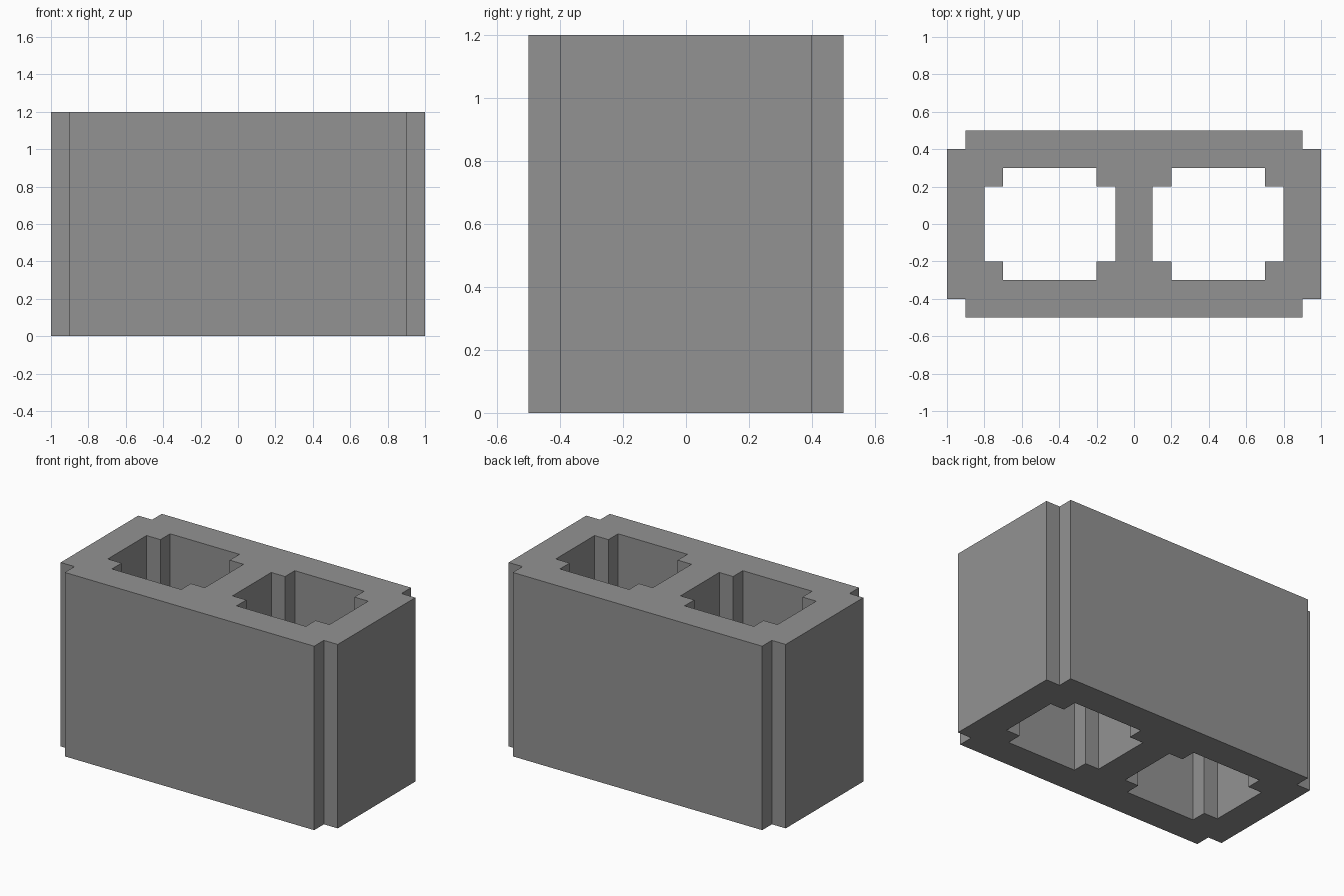
import bpy, bmesh

if "Cube" in bpy.data.objects:
    bpy.data.objects.remove(bpy.data.objects["Cube"])

HEIGHT = 1.2


def notched(cx, hx, hy, n=0.1):
    """Rectangle outline with a square notch cut from each corner."""
    pts = [(hx, hy - n), (hx - n, hy - n), (hx - n, hy)]
    pts += [(-x, y) for x, y in reversed(pts)]
    pts += [(-x, -y) for x, y in pts]
    return [(cx + x, y) for x, y in pts]


# Block outline and the two hollow cores
loops = [notched(0, 1.0, 0.5), notched(-0.45, 0.35, 0.3), notched(0.45, 0.35, 0.3)]

bm = bmesh.new()
for loop in loops:
    vs = [bm.verts.new((x, y, 0)) for x, y in loop]
    for a, b in zip(vs, vs[1:] + vs[:1]):
        bm.edges.new((a, b))

# Fill the profile around the cores and raise it to full height
bmesh.ops.triangle_fill(bm, edges=bm.edges[:], use_beauty=True, normal=(0, 0, 1))
ext = bmesh.ops.extrude_face_region(bm, geom=bm.faces[:])
top = [g for g in ext["geom"] if isinstance(g, bmesh.types.BMVert)]
bmesh.ops.translate(bm, verts=top, vec=(0, 0, HEIGHT))
bmesh.ops.recalc_face_normals(bm, faces=bm.faces[:])

mesh = bpy.data.meshes.new("hollow_block")
bm.to_mesh(mesh)
bm.free()

# Concrete grey
mat = bpy.data.materials.new("concrete grey")
mat.diffuse_color = (0.29, 0.29, 0.29, 1)
mat.use_nodes = True
mat.node_tree.nodes["Principled BSDF"].inputs["Base Color"].default_value = mat.diffuse_color
mesh.materials.append(mat)

block = bpy.data.objects.new("hollow_block", mesh)
bpy.context.collection.objects.link(block)
